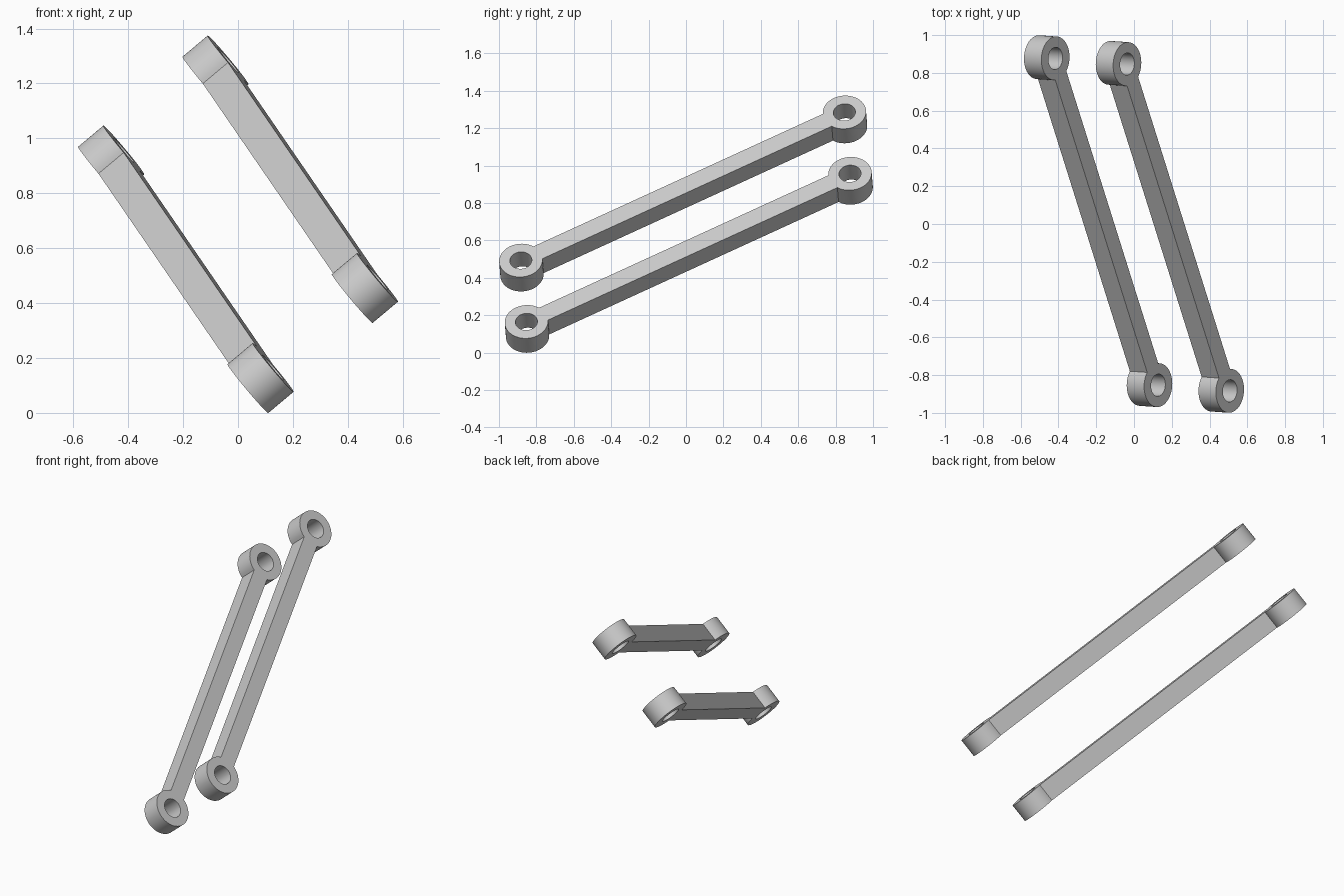
import bpy
import bmesh
from math import asin, cos, pi, radians, sin
from mathutils import Matrix, Vector

cube = bpy.data.objects.get("Cube")
if cube:
    bpy.data.objects.remove(cube, do_unlink=True)

RING, HOLE = 0.116, 0.059      # eye radii
WIDTH, THICK = 0.10, 0.12      # bar section
STEPS = 48

grey = bpy.data.materials.new("light_grey")
grey.use_nodes = True
grey.diffuse_color = (0.6, 0.6, 0.6, 1)
grey.node_tree.nodes["Principled BSDF"].inputs["Base Color"].default_value = grey.diffuse_color


def arc(cx, radius, start, end, steps):
    """Points along an arc centred on (cx, 0)."""
    angles = [start + (end - start) * i / steps for i in range(steps + 1)]
    return [(cx + radius * cos(a), radius * sin(a)) for a in angles]


def add_loop(curve, points):
    spline = curve.splines.new("POLY")
    spline.points.add(len(points) - 1)
    for p, (x, y) in zip(spline.points, points):
        p.co = (x, y, 0, 1)
    spline.use_cyclic_u = True


def link_arm(name, low, high):
    """Flat bar with a pierced round eye at each end."""
    low, high = Vector(low), Vector(high)
    half = (high - low).length / 2
    neck = asin(WIDTH / 2 / RING)

    # Outline: two eyes joined by the straight bar, then the two holes
    curve = bpy.data.curves.new(name, "CURVE")
    curve.dimensions = "2D"
    curve.fill_mode = "BOTH"
    curve.extrude = THICK / 2
    add_loop(curve, arc(half, RING, neck - pi, pi - neck, STEPS)
             + arc(-half, RING, neck, 2 * pi - neck, STEPS))
    for cx in (-half, half):
        add_loop(curve, arc(cx, HOLE, 0, 2 * pi, STEPS)[:-1])

    arm = bpy.data.objects.new(name, curve)
    bpy.context.collection.objects.link(arm)
    bpy.ops.object.select_all(action="DESELECT")
    arm.select_set(True)
    bpy.context.view_layer.objects.active = arm
    bpy.ops.object.convert(target="MESH")
    arm = bpy.context.view_layer.objects.active
    arm.name = name

    # Weld the caps to the walls
    bm = bmesh.new()
    bm.from_mesh(arm.data)
    bmesh.ops.remove_doubles(bm, verts=bm.verts, dist=0.0001)
    bmesh.ops.recalc_face_normals(bm, faces=bm.faces)
    bm.to_mesh(arm.data)
    bm.free()
    arm.data.materials.clear()
    arm.data.materials.append(grey)
    bpy.ops.object.shade_smooth_by_angle(angle=radians(30))

    # Lay the bar between its two eye centres, with the bores tilted sideways
    along = (high - low).normalized()
    bore = Vector((0.77, -0.06, 0.64))
    bore = (bore - along * bore.dot(along)).normalized()
    across = bore.cross(along)
    turn = Matrix((along, across, bore)).transposed().to_4x4()
    arm.matrix_world = Matrix.Translation((low + high) / 2) @ turn


link_arm("upper_link_arm", (0.462, -0.88, 0.455), (-0.082, 0.85, 1.247))
link_arm("lower_link_arm", (0.082, -0.85, 0.127), (-0.462, 0.88, 0.919))
